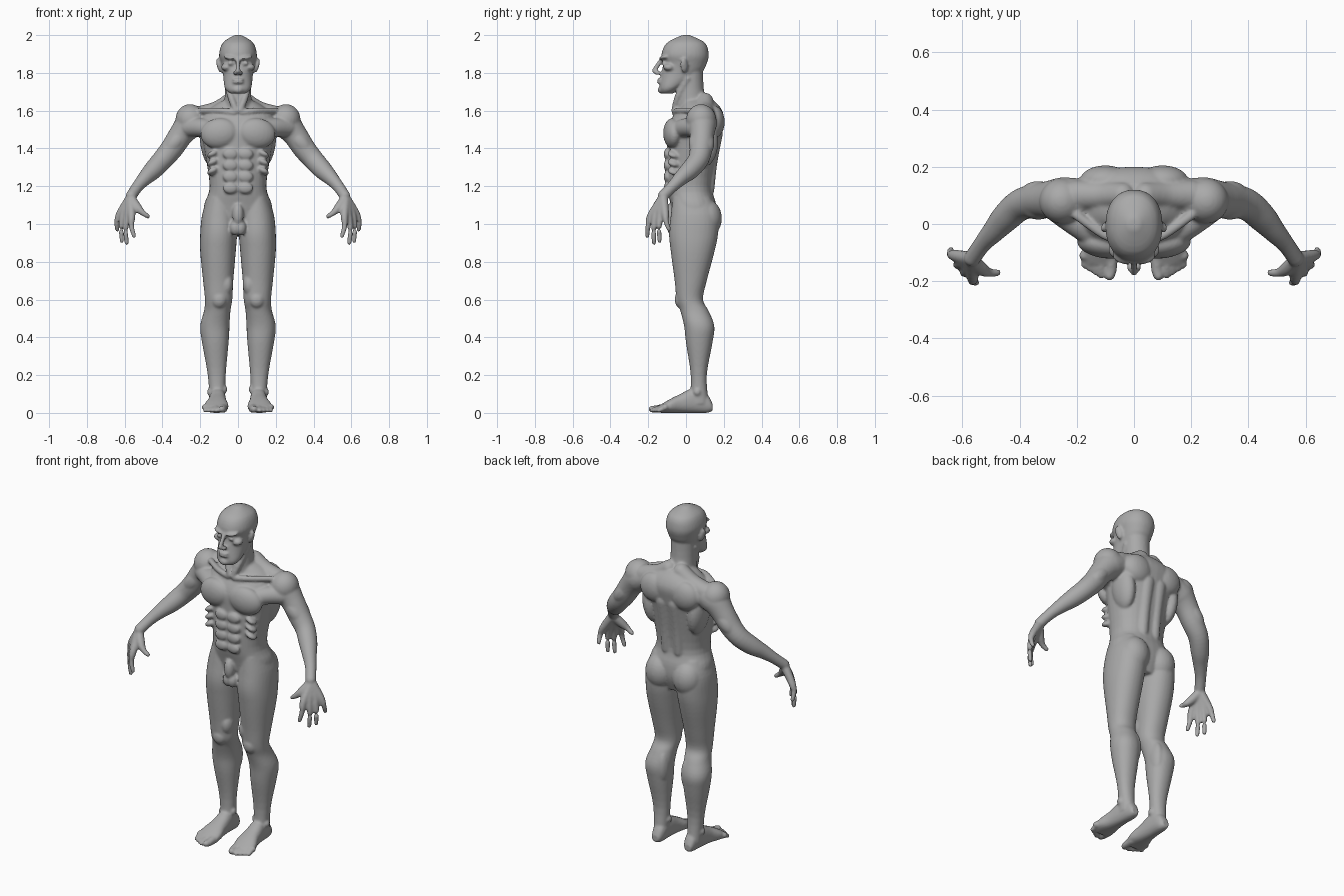
import bpy, bmesh
from math import cos, sin, tau, copysign
from mathutils import Vector, Matrix, Euler

cube = bpy.data.objects.get("Cube")
if cube:
    bpy.data.objects.remove(cube, do_unlink=True)

body = bmesh.new()
SIDES = 32
STEPS = 4


def cubic(before, start, end, after, t):
    """Value of a smooth curve between start and end."""
    slope_in, slope_out = (end - before) / 2, (after - start) / 2
    rise = end - start
    bend = 3 * rise - 2 * slope_in - slope_out
    twist = slope_in + slope_out - 2 * rise
    return start + t * (slope_in + t * (bend + t * twist))


def spline(rows):
    """Smoothly interpolate rows of numbers."""
    padded = [rows[0], *rows, rows[-1]]
    result = []
    for group in zip(padded, padded[1:], padded[2:], padded[3:]):
        for step in range(STEPS):
            result.append([cubic(*values, step / STEPS) for values in zip(*group)])
    result.append(list(rows[-1]))
    return result


def skin(rings):
    """Join rings of points into a closed form."""
    loops = [[body.verts.new(point) for point in ring] for ring in rings]
    for low, high in zip(loops, loops[1:]):
        for i in range(SIDES):
            j = (i + 1) % SIDES
            body.faces.new((low[i], low[j], high[j], high[i]))
    body.faces.new(list(reversed(loops[0])))
    body.faces.new(loops[-1])


def unit_ring(power=2):
    """Points of a rounded outline, squarer for a higher power."""
    points = []
    for i in range(SIDES):
        c, s = cos(tau * i / SIDES), sin(tau * i / SIDES)
        points.append((copysign(abs(c) ** (2 / power), c),
                       copysign(abs(s) ** (2 / power), s)))
    return points


def loft(sections, lengthwise=False, power=2.3):
    """Rounded sections: position, then lowest and highest on both cross axes."""
    rings = []
    for place, a_min, a_max, b_min, b_max in spline(sections):
        ring = []
        for c, s in unit_ring(power):
            a = (a_min + a_max + c * (a_max - a_min)) / 2
            b = (b_min + b_max + s * (b_max - b_min)) / 2
            ring.append((a, place, b) if lengthwise else (a, b, place))
        rings.append(ring)
    skin(rings)


def centred(sections):
    """Sections given by height, half width, front and back."""
    return [(z, -half, half, front, back) for z, half, front, back in sections]


def blob(at, size, turn=(0, 0, 0)):
    """Ellipsoid muscle or feature."""
    matrix = Matrix.LocRotScale(Vector(at), Euler(turn), Vector(size))
    bmesh.ops.create_uvsphere(body, u_segments=24, v_segments=16,
                              radius=1, matrix=matrix)


def tube(points, radii):
    """Round limb with a radius at each point and rounded ends."""
    rows = spline([(*point, radius) for point, radius in zip(points, radii)])
    path = [Vector(row[:3]) for row in rows]
    rings = []
    for i, point in enumerate(path):
        ahead = path[min(i + 1, len(path) - 1)]
        behind = path[max(i - 1, 0)]
        turn = (ahead - behind).to_track_quat('Z', 'Y')
        radius = rows[i][3]
        rings.append([point + turn @ Vector((c * radius, s * radius, 0))
                      for c, s in unit_ring()])
    skin(rings)
    for x, y, z, radius in (rows[0], rows[-1]):
        blob(at=(x, y, z), size=(radius, radius, radius))


# Trunk
loft(centred([
    (.94, .09, -.03, .13), (1.02, .17, -.06, .16), (1.1, .18, -.08, .16),
    (1.2, .15, -.1, .14), (1.4, .18, -.1, .17), (1.5, .2, -.1, .19),
    (1.57, .19, -.07, .2), (1.62, .14, -.03, .18), (1.66, .07, -.02, .14)]))

# Neck and head
loft(centred([(1.54, .08, -.06, .16), (1.68, .07, -.05, .1),
              (1.82, .07, -.04, .09)]), power=2)
loft(centred([
    (1.69, .04, -.13, -.07), (1.72, .07, -.14, -.03), (1.8, .08, -.13, .08),
    (1.85, .09, -.12, .11), (1.9, .1, -.13, .12), (1.96, .08, -.1, .1),
    (2, .02, -.02, .02)]), power=2.2)

# Face and ear
nose_width = .012
tube(points=[(0, -.13, 1.87), (0, -.15, 1.84), (0, -.17, 1.81)],
     radii=[nose_width] * 3)
blob(at=(nose_width, -.15, 1.8), size=(.014, .018, .011))
blob(at=(.04, -.12, 1.88), size=(.04, .02, .01), turn=(0, -.15, .3))
blob(at=(.04, -.12, 1.85), size=(.015, .01, .01))
blob(at=(.06, -.09, 1.83), size=(.03, .03, .02))
for lip_height in (1.765, 1.75):
    blob(at=(0, -.14, lip_height), size=(.03, .014, .007))
blob(at=(0, -.13, 1.71), size=(.03, .02, .02))
blob(at=(.1, -.01, 1.84), size=(.012, .02, .04), turn=(.15, .2, .3))

# Neck, collar and shoulder muscles
tube(points=[(.04, .1, 1.65), (.11, .1, 1.6), (.2, .1, 1.57)],
     radii=[.045, .05, .055])
tube(points=[(.06, .01, 1.77), (.04, -.04, 1.68), (.01, -.06, 1.6)],
     radii=[.018] * 3)
tube(points=[(.02, -.06, 1.59), (.1, -.04, 1.6), (.2, .03, 1.6)],
     radii=[.016] * 3)
blob(at=(.25, .08, 1.55), size=(.08, .08, .085), turn=(0, .4, 0))

# Chest, stomach and back muscles
blob(at=(.1, -.07, 1.48), size=(.1, .05, .08), turn=(0, .15, .12))
tube(points=[(.11, -.05, 1.49), (.19, 0, 1.51), (.26, .05, 1.51)],
     radii=[.05] * 3)
for row in range(4):
    blob(at=(.04, -.1, 1.37 - row * .06), size=(.04, .018, .03))
for row in range(3):
    blob(at=(.13, -.06, 1.37 - row * .045), size=(.035, .04, .018),
         turn=(0, .5, .5))
blob(at=(.15, .09, 1.43), size=(.05, .08, .13), turn=(0, .12, 0))
blob(at=(.1, .15, 1.54), size=(.09, .055, .085))
tube(points=[(.04, .12, 1.18), (.04, .13, 1.32), (.04, .15, 1.48)],
     radii=[.03, .035, .045])

# Hips and groin
blob(at=(.09, .11, 1.03), size=(.085, .08, .1))
blob(at=(0, -.08, 1.05), size=(.03, .03, .06))
blob(at=(.014, -.07, .98), size=(.03, .03, .04))

# Leg
loft([
    (1.14, .03, .16, -.07, .13), (1.05, .01, .19, -.08, .17),
    (.95, .005, .2, -.09, .17), (.85, .012, .2, -.08, .15),
    (.7, .025, .185, -.06, .11), (.6, .03, .175, -.05, .09),
    (.54, .04, .18, -.03, .12), (.46, .045, .2, -.01, .15),
    (.37, .05, .19, 0, .14), (.2, .065, .16, .025, .11),
    (.05, .07, .15, .02, .12)], power=2.15)
blob(at=(.1, -.03, .6), size=(.04, .03, .045))
blob(at=(.06, -.01, .68), size=(.035, .045, .06))
blob(at=(.08, .09, .45), size=(.035, .05, .1))
for ankle in (Vector((.07, .06, .125)), Vector((.15, .06, .11))):
    blob(at=ankle, size=(.014, .02, .02))

# Foot and toes
loft([
    (.14, .085, .13, .01, .05), (.11, .07, .14, 0, .1),
    (.04, .065, .15, 0, .13), (-.03, .06, .16, 0, .1),
    (-.09, .05, .18, 0, .07), (-.14, .06, .17, 0, .04)], lengthwise=True)
tube(points=[(.08, -.11, .025), (.08, -.16, .02), (.085, -.18, .02)],
     radii=[.025, .02, .018])
for toe in range(4):
    x = .114 + toe * .02
    tip = -.18 + toe * .012
    tube(points=[(x, -.11, .03), (x, tip + .025, .024), (x, tip, .013)],
         radii=[.018, .012, .012])

# Arm
tube(points=[
    (.19, .09, 1.55), (.25, .085, 1.53), (.3, .085, 1.475), (.35, .08, 1.4),
    (.4, .065, 1.34), (.45, .02, 1.285), (.49, -.025, 1.245),
    (.53, -.07, 1.2), (.565, -.12, 1.15)],
    radii=[.07, .078, .065, .06, .055, .05, .04, .031, .029])
for muscle_y in (.055, .11):
    blob(at=(.335, muscle_y, 1.43), size=(.042, .04, .08), turn=(0, -.7, 0))

# Hand: each finger runs from the wrist over its knuckle to the tip
wrist = Vector((.57, -.12, 1.14))
first_knuckle, last_knuckle = Vector((.563, -.186, 1.045)), Vector((.625, -.11, 1.055))
fingertips = [(.55, -.205, .935), (.59, -.17, .9), (.615, -.14, .91), (.64, -.09, .97)]
for finger, fingertip in enumerate(fingertips):
    knuckle = first_knuckle.lerp(last_knuckle, finger / 3)
    palm = wrist.lerp(knuckle, .15)
    bend = knuckle.lerp(Vector(fingertip), .5) + Vector((.008, -.005, 0))
    tube(points=[palm, knuckle, bend, fingertip], radii=[.024, .02, .0145, .0115])
tube(points=[wrist, (.535, -.155, 1.09), (.505, -.17, 1.06), (.476, -.17, 1.04)],
     radii=[.024, .024, .016, .012])

# Blend everything into one mirrored skin
bmesh.ops.recalc_face_normals(body, faces=body.faces)
mesh = bpy.data.meshes.new("body")
body.to_mesh(mesh)
body.free()
figure = bpy.data.objects.new("body", mesh)
bpy.context.collection.objects.link(figure)

mirror = figure.modifiers.new("mirror", 'MIRROR')
mirror.use_mirror_merge = False
remesh = figure.modifiers.new("blend", 'REMESH')
remesh.mode = 'VOXEL'
remesh.voxel_size = .007
remesh.use_smooth_shade = True
soften = figure.modifiers.new("soften", 'SMOOTH')
soften.factor = .5
soften.iterations = 4

clay = bpy.data.materials.new("clay grey")
clay.use_nodes = True
colour = (.4, .4, .4, 1)
clay.diffuse_color = colour
shader = clay.node_tree.nodes["Principled BSDF"]
shader.inputs["Base Color"].default_value = colour
mesh.materials.append(clay)
